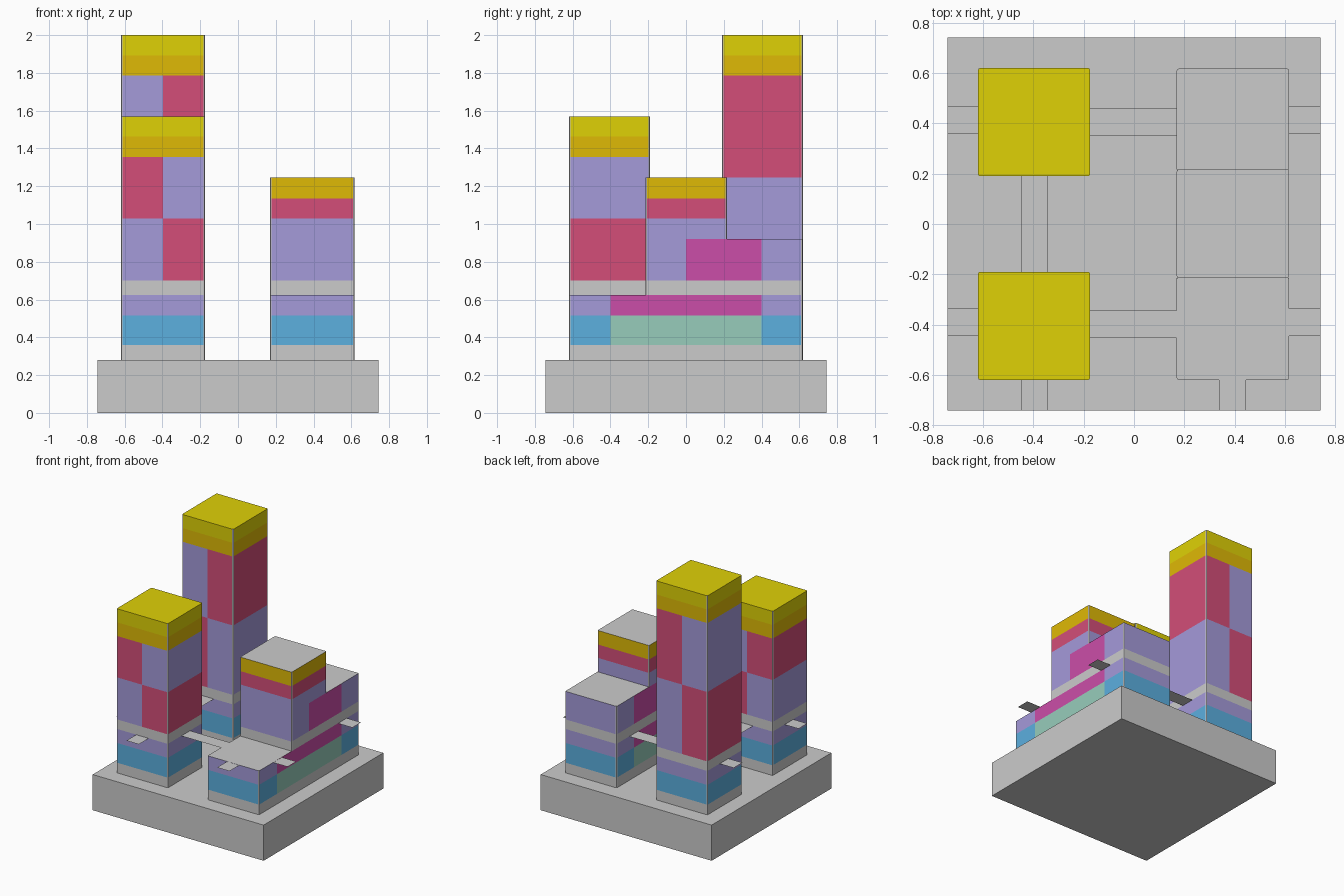
import bpy, bmesh

if "Cube" in bpy.data.objects:
    bpy.data.objects.remove(bpy.data.objects["Cube"])


def make_mat(name, rgb):
    m = bpy.data.materials.new(name)
    m.diffuse_color = [(c / 255) ** 2.2 for c in rgb] + [1]
    m.use_nodes = True
    m.node_tree.nodes["Principled BSDF"].inputs["Base Color"].default_value = m.diffuse_color
    return m


MATS = {
    "grey": None,
    "yellow": make_mat("yellow", (222, 208, 15)),
    "orange": make_mat("orange", (222, 184, 15)),
    "lilac": make_mat("lilac", (163, 153, 217)),
    "red": make_mat("red", (210, 79, 120)),
    "blue": make_mat("blue", (92, 174, 222)),
    "mint": make_mat("mint", (150, 203, 186)),
    "magenta": make_mat("magenta", (202, 79, 167)),
}
NAMES = list(MATS)


def finish(name, bm, coloured=False):
    me = bpy.data.meshes.new(name)
    bm.to_mesh(me)
    bm.free()
    if coloured:
        for n in NAMES:
            me.materials.append(MATS[n])
    ob = bpy.data.objects.new(name, me)
    bpy.context.collection.objects.link(ob)
    return ob


def building(name, axis, cuts, lo, hi, bands, roof):
    """Stacked wall bands split at the cuts along one axis, with roof panels."""
    bm = bmesh.new()
    n = len(cuts) - 1

    def face(pts, col):
        if axis == "y":
            pts = [(b, a, z) for a, b, z in reversed(pts)]
        bm.faces.new([bm.verts.new(p) for p in pts]).material_index = NAMES.index(col)

    for z0, z1, cols in bands:
        cols = cols.split()
        cols = cols * n if len(cols) == 1 else cols
        for a, b, c in zip(cuts, cuts[1:], cols):
            face([(a, lo, z0), (b, lo, z0), (b, lo, z1), (a, lo, z1)], c)
            face([(b, hi, z0), (a, hi, z0), (a, hi, z1), (b, hi, z1)], c)
        a, b = cuts[0], cuts[-1]
        face([(a, hi, z0), (a, lo, z0), (a, lo, z1), (a, hi, z1)], cols[0])
        face([(b, lo, z0), (b, hi, z0), (b, hi, z1), (b, lo, z1)], cols[-1])
    top = bands[-1][1]
    for a, b, c in zip(cuts, cuts[1:], roof):
        if c:
            face([(a, lo, top), (b, lo, top), (b, hi, top), (a, hi, top)], c)
    bmesh.ops.remove_doubles(bm, verts=bm.verts, dist=1e-4)
    # slightly softened vertical corners
    bm.normal_update()
    corners = [e for e in bm.edges
               if abs(e.verts[0].co.z - e.verts[1].co.z) > 0.01
               and len(e.link_faces) == 2 and e.calc_face_angle() > 1]
    bmesh.ops.bevel(bm, geom=corners, offset=0.008, segments=2,
                    profile=0.5, affect="EDGES")
    return finish(name, bm, True)


def tower(name, y0, y1, mid, eave, lower, upper):
    cap = eave + 0.107
    building(name, "x", [-0.62, -0.398, -0.175], y0, y1, [
        (0.28, 0.36, "grey"), (0.36, 0.515, "blue"), (0.515, 0.625, "lilac"),
        (0.625, 0.70, "grey"), (0.70, mid, lower), (mid, eave, upper),
        (eave, cap, "orange"), (cap, eave + 0.214, "yellow"),
    ], ["yellow", "yellow"])


# base slab
bm = bmesh.new()
bmesh.ops.create_cube(bm, size=1)
for v in bm.verts:
    v.co = (v.co.x * 1.485, v.co.y * 1.485, (v.co.z + 0.5) * 0.28)
finish("base_slab", bm)

# two checkered towers on the left
tower("front_tower", -0.62, -0.19, 1.03, 1.355, "lilac red", "red lilac")
tower("back_tower", 0.19, 0.62, 1.245, 1.786, "red lilac", "lilac red")

# stepped block on the right
building("stepped_block_podium", "y", [-0.62, -0.4, -0.215, 0.4, 0.618], 0.17, 0.617, [
    (0.28, 0.36, "grey"), (0.36, 0.515, "blue mint mint blue"),
    (0.515, 0.625, "lilac magenta magenta lilac"),
], ["grey", "grey", None, None])
building("stepped_block_middle", "y", [-0.215, 0, 0.217, 0.4, 0.618], 0.17, 0.617, [
    (0.625, 0.70, "grey"), (0.70, 0.92, "lilac magenta magenta lilac"),
], [None, None, "grey", "grey"])
building("stepped_block_upper", "y", [-0.215, 0.217], 0.17, 0.617, [
    (0.92, 1.03, "lilac"), (1.03, 1.135, "red"), (1.135, 1.245, "orange"),
], ["grey"])

# flat walkways between the buildings and out to the slab edge
E = 0.742
walkways = {
    "walkway_left_back": (-E, -0.62, 0.36, 0.468),
    "walkway_left_front": (-E, -0.62, -0.445, -0.337),
    "walkway_right_back": (0.617, E, 0.36, 0.468),
    "walkway_right_front": (0.617, E, -0.445, -0.337),
    "walkway_front_left": (-0.45, -0.342, -E, -0.62),
    "walkway_front_right": (0.338, 0.446, -E, -0.62),
    "bridge_back": (-0.175, 0.17, 0.35, 0.46),
    "bridge_front": (-0.175, 0.17, -0.453, -0.345),
    "bridge_between_towers": (-0.45, -0.342, -0.19, 0.19),
}
for name, (x0, x1, y0, y1) in walkways.items():
    bm = bmesh.new()
    bm.faces.new([bm.verts.new((x, y, 0.624))
                  for x, y in ((x0, y0), (x1, y0), (x1, y1), (x0, y1))])
    finish(name, bm)
